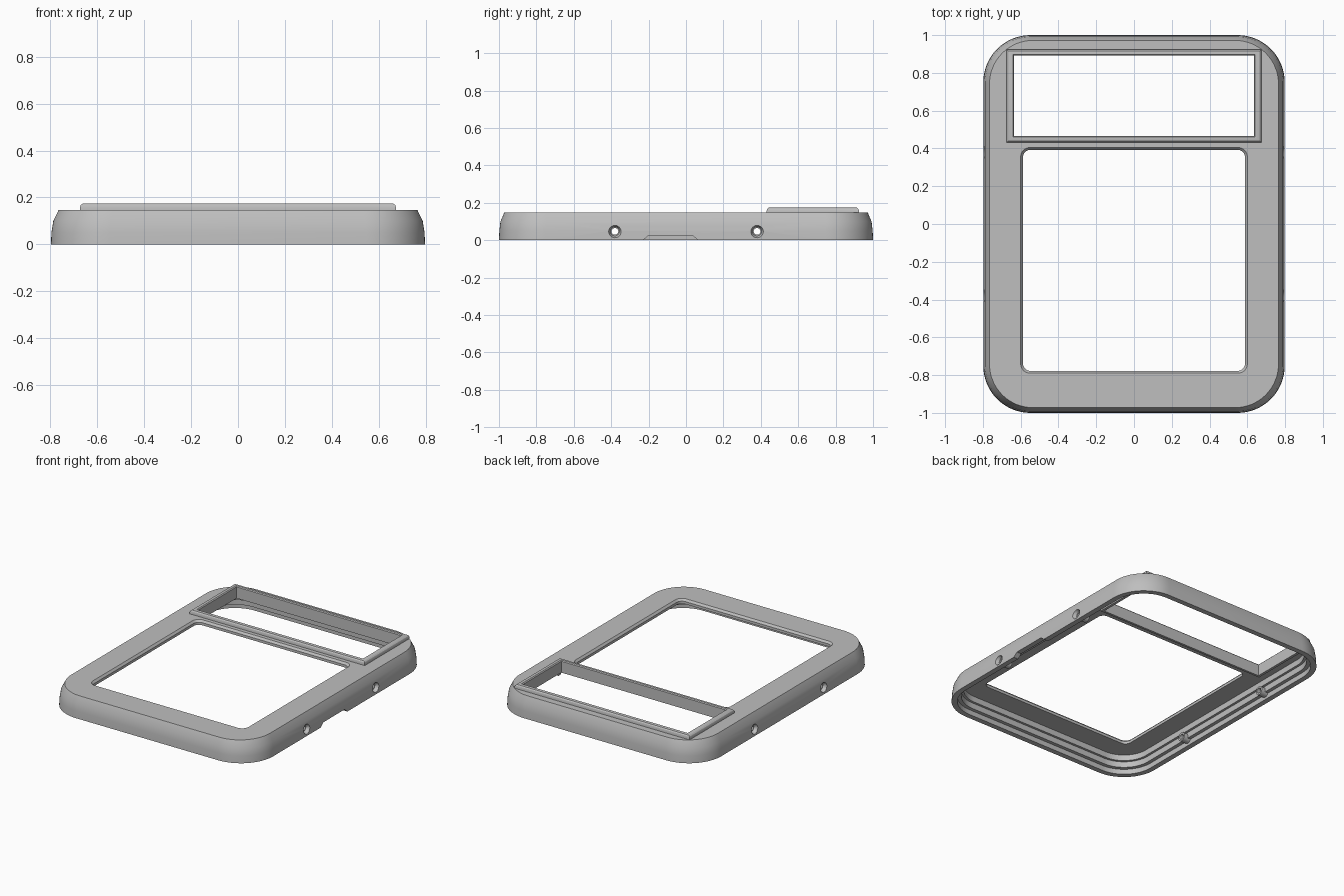
import bpy, bmesh, math
from mathutils import Matrix

cube = bpy.data.objects.get("Cube")
if cube:
    bpy.data.objects.remove(cube, do_unlink=True)

grey = bpy.data.materials.new("matte grey")
grey.use_nodes = True
COL = (0.52, 0.52, 0.52, 1)
grey.diffuse_color = COL
grey.node_tree.nodes["Principled BSDF"].inputs["Base Color"].default_value = COL


def finish(bm, name):
    bmesh.ops.recalc_face_normals(bm, faces=bm.faces)
    me = bpy.data.meshes.new(name)
    bm.to_mesh(me)
    bm.free()
    me.materials.append(grey)
    ob = bpy.data.objects.new(name, me)
    bpy.context.collection.objects.link(ob)
    return ob


def outline(hx, hy, r, seg=16):
    """Rounded rectangle, or a plain one when r is 0."""
    pts = []
    for i, (sx, sy) in enumerate([(1, 1), (-1, 1), (-1, -1), (1, -1)]):
        for k in range(seg + 1 if r else 1):
            a = math.pi / 2 * (i + k / seg)
            pts.append((sx * (hx - r) + r * math.cos(a),
                        sy * (hy - r) + r * math.sin(a)))
    return pts


def loft(name, sections, cy=0, closed=False):
    """Skin sections (hx, hy, r, z); closed joins last to first as a ring."""
    bm = bmesh.new()
    loops = [[bm.verts.new((x, y + cy, z)) for x, y in outline(hx, hy, r)]
             for hx, hy, r, z in sections]
    pairs = list(zip(loops, loops[1:]))
    if closed:
        pairs.append((loops[-1], loops[0]))
    else:
        bm.faces.new(loops[0])
        bm.faces.new(loops[-1])
    n = len(loops[0])
    for a, b in pairs:
        for i in range(n):
            j = (i + 1) % n
            bm.faces.new((a[i], a[j], b[j], b[i]))
    return finish(bm, name)


def rod(name, x0, x1, r0, r1, y, z):
    """Cylinder or cone along x."""
    bm = bmesh.new()
    m = Matrix.Translation(((x0 + x1) / 2, y, z)) @ Matrix.Rotation(math.pi / 2, 4, 'Y')
    bmesh.ops.create_cone(bm, cap_ends=True, segments=24, radius1=r0,
                          radius2=r1, depth=x1 - x0, matrix=m)
    return finish(bm, name)


def combine(ob, tool, op='DIFFERENCE'):
    mod = ob.modifiers.new("cut", 'BOOLEAN')
    mod.operation, mod.solver, mod.object = op, 'EXACT', tool
    bpy.context.view_layer.objects.active = ob
    bpy.ops.object.modifier_apply(modifier=mod.name)
    bpy.data.objects.remove(tool, do_unlink=True)


def smooth(ob):
    bpy.ops.object.select_all(action='DESELECT')
    ob.select_set(True)
    bpy.context.view_layer.objects.active = ob
    bpy.ops.object.shade_smooth_by_angle(angle=math.radians(25))


# Outer shell with a slight draft and a chamfered top edge
shell = loft("shell", [(0.798, 1.0, 0.25, 0), (0.796, 0.998, 0.25, 0.05),
                       (0.788, 0.992, 0.245, 0.1), (0.765, 0.972, 0.23, 0.147)])

# Stepped cavity open underneath
combine(shell, loft("cavity", [(0.762, 0.964, 0.215, -0.02), (0.762, 0.964, 0.215, 0.035),
                               (0.738, 0.94, 0.195, 0.035), (0.738, 0.94, 0.195, 0.075),
                               (0.722, 0.924, 0.18, 0.075), (0.722, 0.924, 0.18, 0.115)]))

# Large window with a bevelled edge
combine(shell, loft("large_window", [(0.588, 0.585, 0.04, 0.05), (0.588, 0.585, 0.04, 0.133),
                                     (0.601, 0.598, 0.05, 0.148), (0.601, 0.598, 0.05, 0.2)],
                    cy=-0.1925))
# Small upper window
combine(shell, loft("small_window", [(0.645, 0.223, 0, 0.1), (0.645, 0.223, 0, 0.2)], cy=0.678))

# Screw bosses, then countersunk side holes
for s in (-1, 1):
    for y in (-0.38, 0.38):
        a, b = sorted((s * 0.71, s * 0.775))
        combine(shell, rod("boss", a, b, 0.03, 0.03, y, 0.047), 'UNION')
        a, b = sorted((s * 0.65, s * 0.85))
        combine(shell, rod("hole", a, b, 0.018, 0.018, y, 0.047))
        a, b = sorted((s * 0.772, s * 0.802))
        big, small = 0.036, 0.024
        r = (small, big) if s > 0 else (big, small)
        combine(shell, rod("countersink", a, b, r[0], r[1], y, 0.047))

# Finger notch in the lower left edge
bm = bmesh.new()
prof = [(-0.25, -0.02), (-0.23, 0), (-0.2, 0.025), (0.035, 0.025), (0.065, 0), (0.085, -0.02)]
f = bm.faces.new([bm.verts.new((0.7, y, z)) for y, z in prof])
ext = bmesh.ops.extrude_face_region(bm, geom=[f])
bmesh.ops.translate(bm, vec=(0.15, 0, 0),
                    verts=[v for v in ext["geom"] if isinstance(v, bmesh.types.BMVert)])
combine(shell, finish(bm, "notch"))
smooth(shell)

# Raised mitred bezel with a skirt lining the small window
rim = [(0.0, 0.14), (0.0, 0.157), (0.004, 0.167), (0.011, 0.173), (0.02, 0.175),
       (0.034, 0.175), (0.04, 0.169), (0.04, 0.09), (0.022, 0.09), (0.022, 0.14)]
bezel = loft("window_bezel", [(0.675 - d, 0.247 - d * 0.85, 0, z) for d, z in rim],
             cy=0.678, closed=True)
smooth(bezel)
